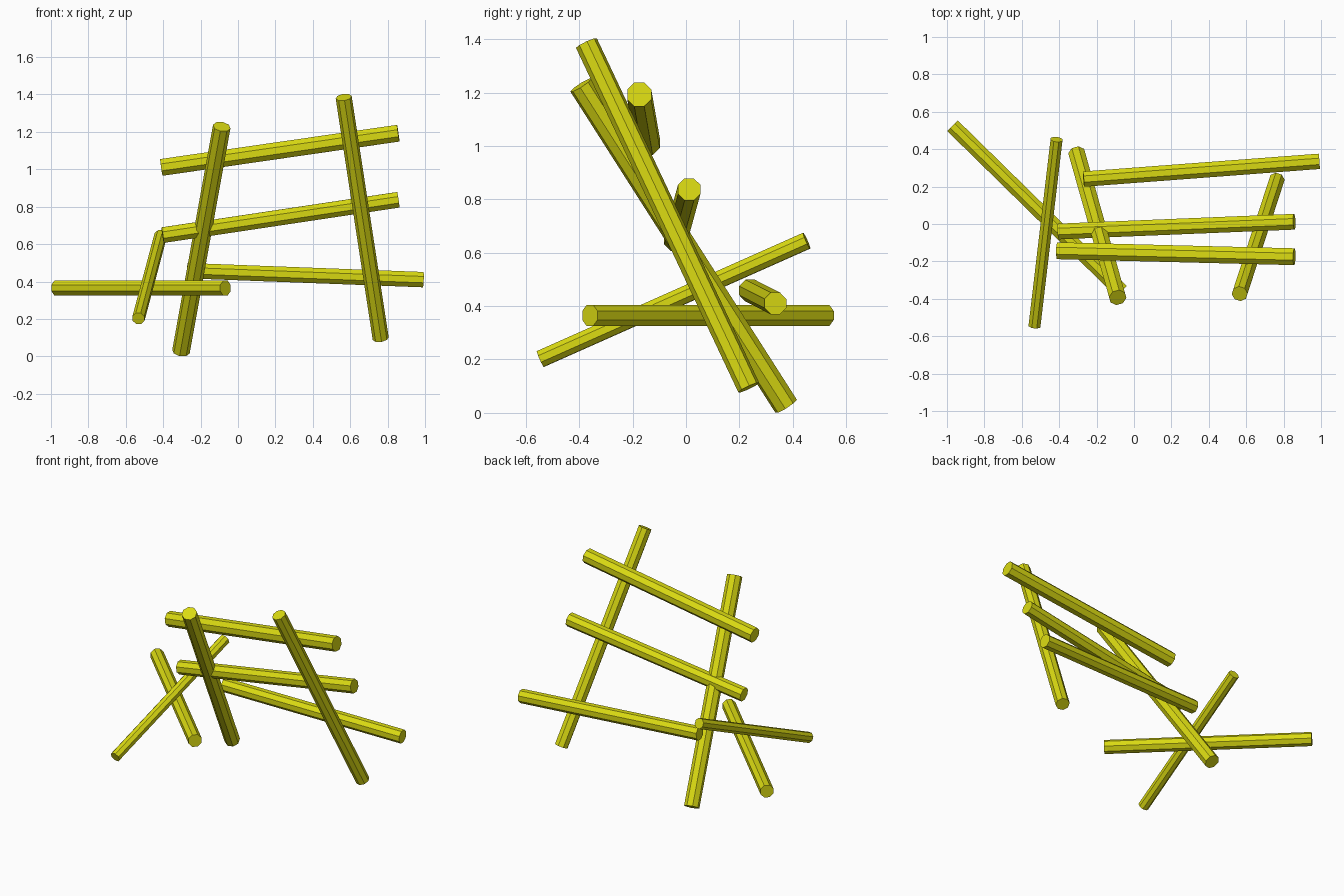
import bpy, bmesh, math
from mathutils import Vector, Matrix

if "Cube" in bpy.data.objects:
    bpy.data.objects.remove(bpy.data.objects["Cube"])

wood = bpy.data.materials.new("yellow")
wood.diffuse_color = (0.7, 0.7, 0.006, 1)
wood.use_nodes = True
wood.node_tree.nodes["Principled BSDF"].inputs["Base Color"].default_value = wood.diffuse_color


def log(name, start, end, half_width):
    """Octagonal log between two points; half_width is measured to the flats."""
    a, b = Vector(start), Vector(end)
    axis = b - a
    rot = axis.to_track_quat('Z', 'Y').to_matrix().to_4x4()
    place = Matrix.Translation((a + b) / 2) @ rot @ Matrix.Rotation(math.pi / 8, 4, 'Z')
    r = half_width / math.cos(math.pi / 8)
    bm = bmesh.new()
    bmesh.ops.create_cone(bm, cap_ends=True, segments=8, radius1=r, radius2=r,
                          depth=axis.length, matrix=place)
    mesh = bpy.data.meshes.new(name)
    bm.to_mesh(mesh)
    bm.free()
    mesh.materials.append(wood)
    obj = bpy.data.objects.new(name, mesh)
    bpy.context.collection.objects.link(obj)


# leaning uprights
log("left_upright", (-0.305, 0.375, 0.025), (-0.087, -0.393, 1.228), 0.044)
log("right_upright", (0.763, 0.235, 0.095), (0.565, -0.373, 1.385), 0.04)
# cross rungs
log("top_rung", (-0.41, -0.143, 1.01), (0.857, -0.175, 1.193), 0.045)
log("middle_rung", (-0.403, -0.04, 0.648), (0.857, 0.012, 0.837), 0.042)
log("bottom_rung", (-0.27, 0.24, 0.458), (0.99, 0.335, 0.41), 0.041)
# crossed loose poles on the left
log("flat_pole", (-0.97, 0.525, 0.365), (-0.067, -0.36, 0.365), 0.04)
log("tilted_pole", (-0.532, -0.545, 0.202), (-0.414, 0.452, 0.645), 0.032)
